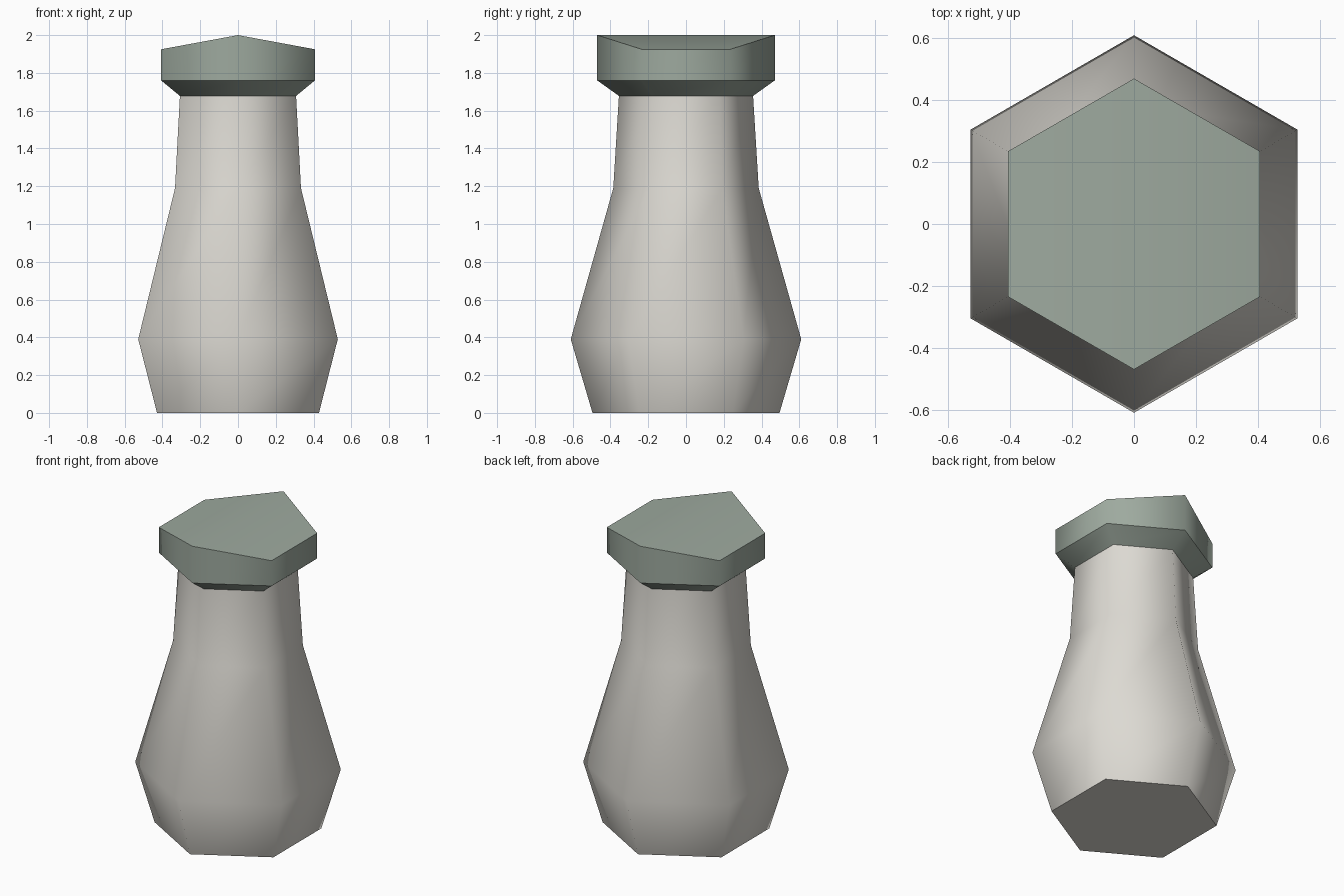
import bpy, bmesh, math

if "Cube" in bpy.data.objects:
    bpy.data.objects.remove(bpy.data.objects["Cube"])


def material(name, rgb):
    m = bpy.data.materials.new(name)
    m.diffuse_color = (*rgb, 1.0)
    m.use_nodes = True
    m.node_tree.nodes["Principled BSDF"].inputs["Base Color"].default_value = m.diffuse_color
    return m


def hex_ring(bm, r, z, ridge=0.0):
    """Hexagon with corners on +y and -y; ridge lifts those two corners."""
    ring = []
    for i in range(6):
        a = math.radians(90 + 60 * i)
        lift = ridge if i % 3 == 0 else 0.0
        ring.append(bm.verts.new((r * math.cos(a), r * math.sin(a), z + lift)))
    return ring


def hex_part(name, profile, mat, sharp_rings, ridge=0.0):
    """Loft hexagons through (radius, z); shade smooth with sharp rings."""
    bm = bmesh.new()
    last = len(profile) - 1
    rings = [hex_ring(bm, r, z, ridge if k == last else 0.0)
             for k, (r, z) in enumerate(profile)]
    for low, high in zip(rings, rings[1:]):
        for i in range(6):
            j = (i + 1) % 6
            bm.faces.new((low[i], low[j], high[j], high[i]))
    bm.faces.new(rings[0][::-1])
    top = rings[-1]
    if ridge:
        # two roof slopes meeting along the ridge
        bm.faces.new(top[0:4])
        bm.faces.new(top[3:6] + top[0:1])
    else:
        bm.faces.new(top)
    for f in bm.faces:
        f.smooth = True
    for k in sharp_rings:
        for i in range(6):
            e = bm.edges.get((rings[k][i], rings[k][(i + 1) % 6]))
            e.smooth = False
    mesh = bpy.data.meshes.new(name)
    bm.to_mesh(mesh)
    bm.free()
    mesh.materials.append(mat)
    ob = bpy.data.objects.new(name, mesh)
    bpy.context.collection.objects.link(ob)
    return ob


stone = material("pale stone", (0.72, 0.70, 0.65))
green = material("grey green", (0.34, 0.40, 0.345))

# Bulging body and neck
hex_part("body", [(0.495, 0), (0.61, 0.39), (0.385, 1.19), (0.355, 1.68)],
         stone, (0, 3))
# Flared cap with a low ridged top
hex_part("cap", [(0.355, 1.678), (0.47, 1.76), (0.47, 1.925)],
         green, (0, 1, 2), ridge=0.075)
